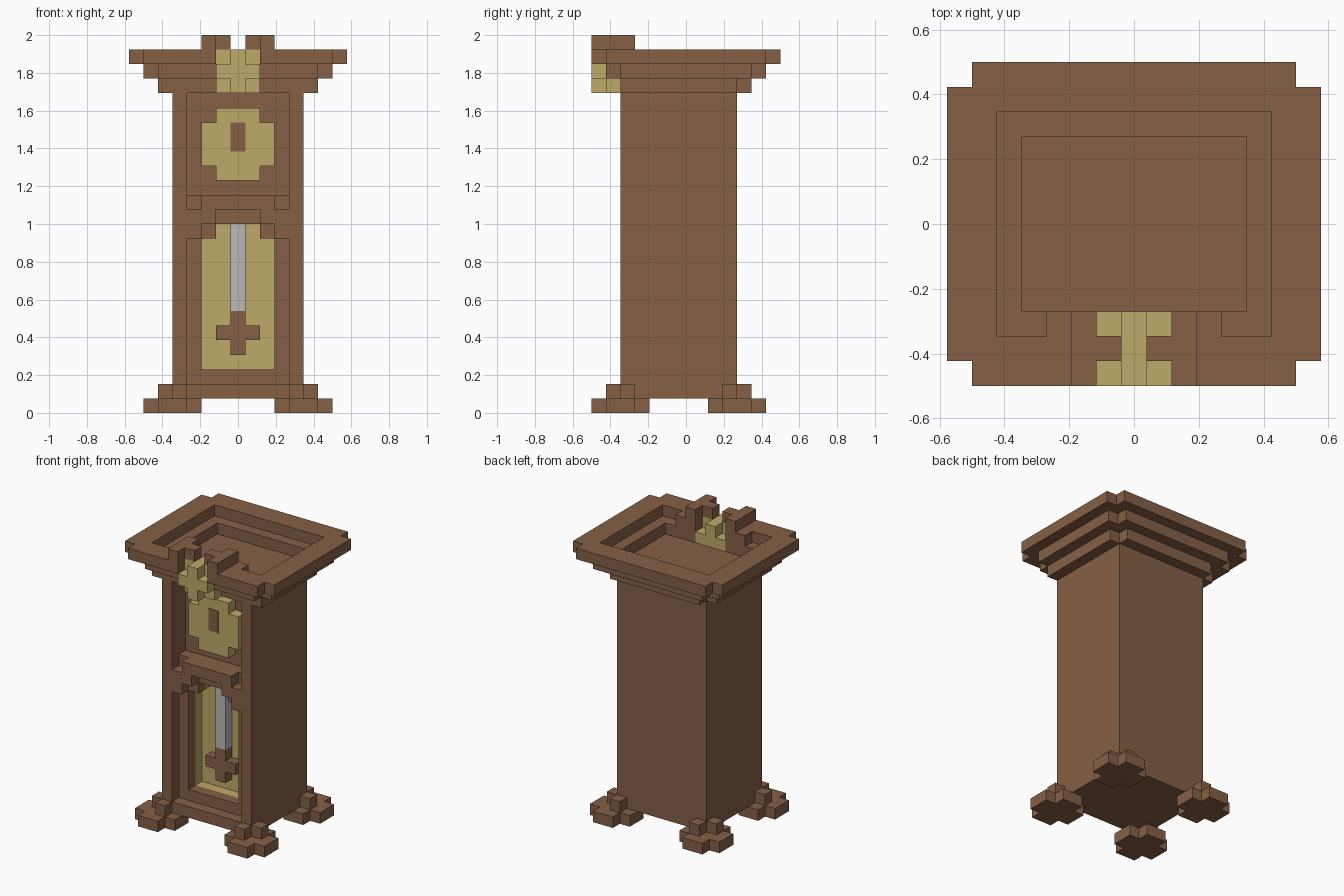
import bpy, bmesh
from mathutils import Vector

cube = bpy.data.objects.get("Cube")
if cube:
    bpy.data.objects.remove(cube, do_unlink=True)

U = 1 / 13  # one block; all sizes below are counted in blocks


def material(name, rgb):
    m = bpy.data.materials.new(name)
    m.use_nodes = True
    m.diffuse_color = (*rgb, 1)
    m.node_tree.nodes["Principled BSDF"].inputs["Base Color"].default_value = (*rgb, 1)
    return m


WOOD = material("brown wood", (0.238, 0.117, 0.061))
GOLD = material("pale gold", (0.515, 0.402, 0.138))
STEEL = material("light grey steel", (0.479, 0.479, 0.479))


def finish(name, bm, mat):
    bmesh.ops.recalc_face_normals(bm, faces=bm.faces)
    bmesh.ops.scale(bm, vec=(U, U, U), verts=bm.verts)
    mesh = bpy.data.meshes.new(name)
    bm.to_mesh(mesh)
    bm.free()
    mesh.materials.append(mat)
    obj = bpy.data.objects.new(name, mesh)
    bpy.context.collection.objects.link(obj)
    return obj


def mirror(half):
    """Close a right-hand half outline with its mirror image."""
    return half + [(-a, b) for a, b in reversed(half)]


def prism(name, outline, start, end, mat, axis="y", hole=None):
    """Extrude an outline along y (points are x, z) or along z (points are x, y)."""
    bm = bmesh.new()
    for loop in [outline] + ([hole] if hole else []):
        vs = [bm.verts.new((a, start, b) if axis == "y" else (a, b, start)) for a, b in loop]
        if hole:
            for i, v in enumerate(vs):
                bm.edges.new((vs[i - 1], v))
        else:
            bm.faces.new(vs)
    if hole:
        bmesh.ops.triangle_fill(bm, use_beauty=True, edges=bm.edges[:])
    new = bmesh.ops.extrude_face_region(bm, geom=bm.faces[:])["geom"]
    d = end - start
    bmesh.ops.translate(bm, vec=Vector((0, d, 0) if axis == "y" else (0, 0, d)),
                        verts=[g for g in new if isinstance(g, bmesh.types.BMVert)])
    return finish(name, bm, mat)


def box(name, x, y, z, mat):
    outline = [(x[0], z[0]), (x[1], z[0]), (x[1], z[1]), (x[0], z[1])]
    return prism(name, outline, y[0], y[1], mat)


# Feet: notched pads centred on the body corners, with two small blocks each
for side, sx in (("left", 1), ("right", -1)):
    for end, cy, sy in (("front", -4.5, -1), ("back", 3.5, 1)):
        cx = 4.5 * sx
        quarter = [(1, -2), (1, -1), (2, -1), (2, 1), (1, 1), (1, 2)]
        pad = [(cx + a, cy + b) for a, b in mirror(quarter)]
        prism(f"{end}_{side}_foot", pad, 0, 1, WOOD, "z")
        box(f"{end}_{side}_foot_side_block", sorted((cx, cx + sx)),
            sorted((cy, cy - sy)), (1, 2), WOOD)
        box(f"{end}_{side}_foot_end_block", sorted((cx, cx - sx)),
            sorted((cy, cy + sy)), (1, 2), WOOD)

# Body: solid rear, then three slabs that step forward to the front frame
arch = mirror([(2.5, 3), (2.5, 12), (1.5, 12), (1.5, 13)])
recess = mirror([(3.5, 2), (3.5, 12), (2.5, 12), (2.5, 13), (1.5, 13), (1.5, 14)])
lining = mirror([(3.5, 2), (3.5, 14)])
box("body", (-4.5, 4.5), (-1.5, 3.5), (1, 22), WOOD)
prism("body_front_wall", mirror([(4.5, 1), (4.5, 22)]), -2.5, -1.5, WOOD, hole=lining)
prism("door_frame", mirror([(4.5, 1), (4.5, 22), (3.5, 22), (3.5, 15)]),
      -3.5, -2.5, WOOD, hole=arch)
prism("front_frame", mirror([(4.5, 1), (4.5, 22), (3.5, 22), (3.5, 14), (2.5, 14), (2.5, 15)]),
      -4.5, -3.5, WOOD, hole=recess)

# Gold door interior
prism("door_lining", lining, -2.5, -1.5, GOLD, hole=arch)
prism("door_back", arch, -1.6, -1.5, GOLD)

# Pendulum
box("pendulum_rod", (-0.5, 0.5), (-2.5, -1.5), (7, 13), STEEL)
prism("pendulum_bob", mirror([(0.5, 4), (0.5, 5), (1.5, 5), (1.5, 6), (0.5, 6), (0.5, 7)]),
      -2.5, -1.5, WOOD)

# Clock face and hand
prism("clock_face", mirror([(1.5, 16), (1.5, 17), (2.5, 17), (2.5, 20), (1.5, 20), (1.5, 21)]),
      -3.5, -2.5, GOLD)
box("clock_hand", (-0.5, 0.5), (-3.55, -3.4), (18, 20), WOOD)

# Cornice: a solid tier, then two open rings with a gap for the ornament
prism("cornice_lower", mirror([(5.5, -4.5), (5.5, 3.5), (4.5, 3.5), (4.5, 4.5)]),
      22, 23, WOOD, "z")


def ring(name, outer, inner, z):
    prism(name, mirror(outer) + mirror(inner)[::-1], z, z + 1, WOOD, "z")


ring("cornice_middle",
     [(1.5, -5.5), (5.5, -5.5), (5.5, -4.5), (6.5, -4.5), (6.5, 4.5), (5.5, 4.5), (5.5, 5.5)],
     [(1.5, -3.5), (4.5, -3.5), (4.5, 3.5)], 23)
ring("cornice_upper",
     [(1.5, -6.5), (6.5, -6.5), (6.5, -5.5), (7.5, -5.5), (7.5, 5.5), (6.5, 5.5), (6.5, 6.5)],
     [(1.5, -3.5), (3.5, -3.5), (3.5, -4.5), (5.5, -4.5), (5.5, 4.5)], 24)

# Gold ornament: a square block with a cross on its front and back
cross = mirror([(0.5, 22), (0.5, 23), (1.5, 23), (1.5, 24), (0.5, 24), (0.5, 25)])
prism("ornament_front_cross", cross, -6.5, -5.5, GOLD)
box("ornament_core", (-1.5, 1.5), (-5.5, -4.5), (22, 25), GOLD)
prism("ornament_back_cross", mirror([(1.5, 23), (1.5, 24), (0.5, 24), (0.5, 25)]),
      -4.5, -3.5, GOLD)

# Crest blocks on either side of the ornament
for side, s in (("left", 1), ("right", -1)):
    tee = [(2.5, -6.5), (2.5, -3.5), (1.5, -3.5), (1.5, -4.5),
           (0.5, -4.5), (0.5, -5.5), (1.5, -5.5), (1.5, -6.5)]
    prism(f"{side}_crest", [(s * a, b) for a, b in tee], 25, 26, WOOD, "z")
